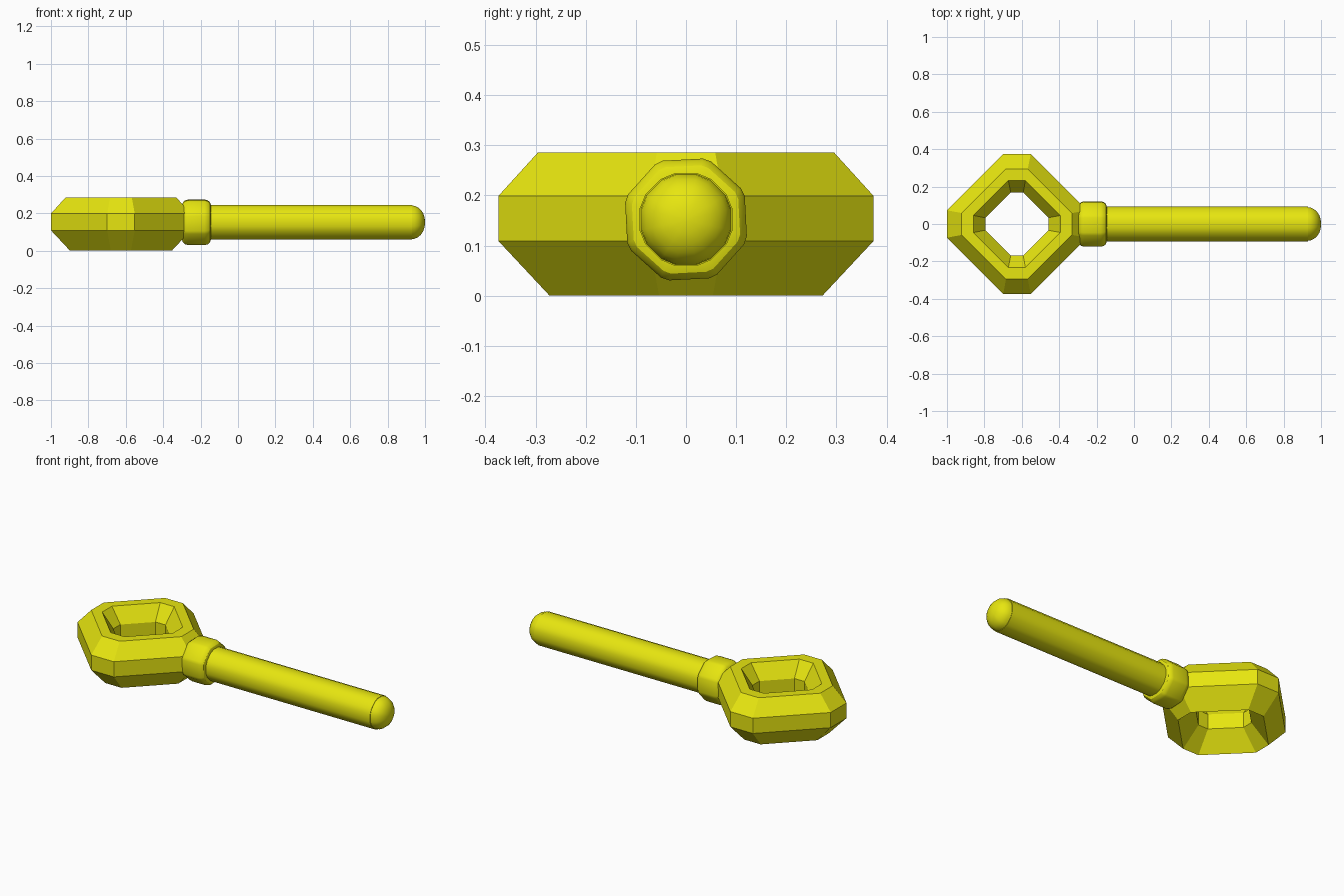
import bpy, math

if "Cube" in bpy.data.objects:
    bpy.data.objects.remove(bpy.data.objects["Cube"])

yellow = bpy.data.materials.new("yellow")
yellow.diffuse_color = (0.80, 0.79, 0.005, 1)
yellow.use_nodes = True
yellow.node_tree.nodes["Principled BSDF"].inputs["Base Color"].default_value = yellow.diffuse_color

CZ = 0.152      # height of the shaft axis
RING_X = -0.626  # centre of the ring


def make(name, verts, faces, smooth_angle=None):
    me = bpy.data.meshes.new(name)
    me.from_pydata(verts, [], faces)
    me.materials.append(yellow)
    ob = bpy.data.objects.new(name, me)
    bpy.context.collection.objects.link(ob)
    if smooth_angle:
        bpy.ops.object.select_all(action='DESELECT')
        ob.select_set(True)
        bpy.context.view_layer.objects.active = ob
        bpy.ops.object.shade_smooth_by_angle(angle=math.radians(smooth_angle))
    return ob


def lathe_x(name, profile, angles, smooth_angle):
    """Sweep (x, radius) pairs around the x axis, closing both ends."""
    n = len(angles)
    verts = [(x, r * math.cos(a), CZ + r * math.sin(a))
             for x, r in profile for a in angles]
    faces = [(i * n + j, (i + 1) * n + j, (i + 1) * n + (j + 1) % n, i * n + (j + 1) % n)[::-1]
             for i in range(len(profile) - 1) for j in range(n)]
    faces.append(tuple(range(n))[::-1])
    faces.append(tuple(range((len(profile) - 1) * n, len(profile) * n)))
    return make(name, verts, faces, smooth_angle)


# ring: seven-sided section swept round a square with cut corners
section = [(0.272, 0), (0.374, 0.109), (0.374, 0.199), (0.295, 0.286),
           (0.232, 0.286), (0.168, 0.199), (0.168, 0.109)]
K = 0.197  # half length of a cut corner relative to its distance
corners = [(1, -K), (1, K), (K, 1), (-K, 1), (-1, K), (-1, -K), (-K, -1), (K, -1)]
m = len(section)
verts = [(RING_X + r * cx, r * cy, z) for cx, cy in corners for r, z in section]
faces = []
for i in range(8):
    a, b = i * m, (i + 1) % 8 * m
    for j in range(m):
        k = (j + 1) % m
        faces.append((a + j, b + j, b + k, a + k))
make("ring_handle", verts, faces)

# collar: eight-sided nut with trimmed corners and rounded rims
collar_angles = [math.radians(25.5 + 45 * i + d) for i in range(8) for d in (-4, 4)]
collar = [(-0.30, 0.096), (-0.294, 0.112), (-0.282, 0.122), (-0.266, 0.126),
          (-0.178, 0.126), (-0.162, 0.122), (-0.150, 0.112), (-0.145, 0.096)]
lathe_x("collar", collar, collar_angles, 32)

# shaft: rounded octagonal bar
shaft_angles = [math.radians(22.5 + 45 * i + d) for i in range(8) for d in (-9, 9)]
lathe_x("shaft", [(-0.16, 0.095), (0.93, 0.095)], shaft_angles, 50)

# tip: smooth dome
dome = [(0.925 + 0.075 * math.sin(t), 0.093 * math.cos(t) ** 0.9)
        for t in [math.radians(d) for d in (0, 15, 30, 45, 60, 75, 87)]]
lathe_x("rounded_tip", dome, shaft_angles, 50)
